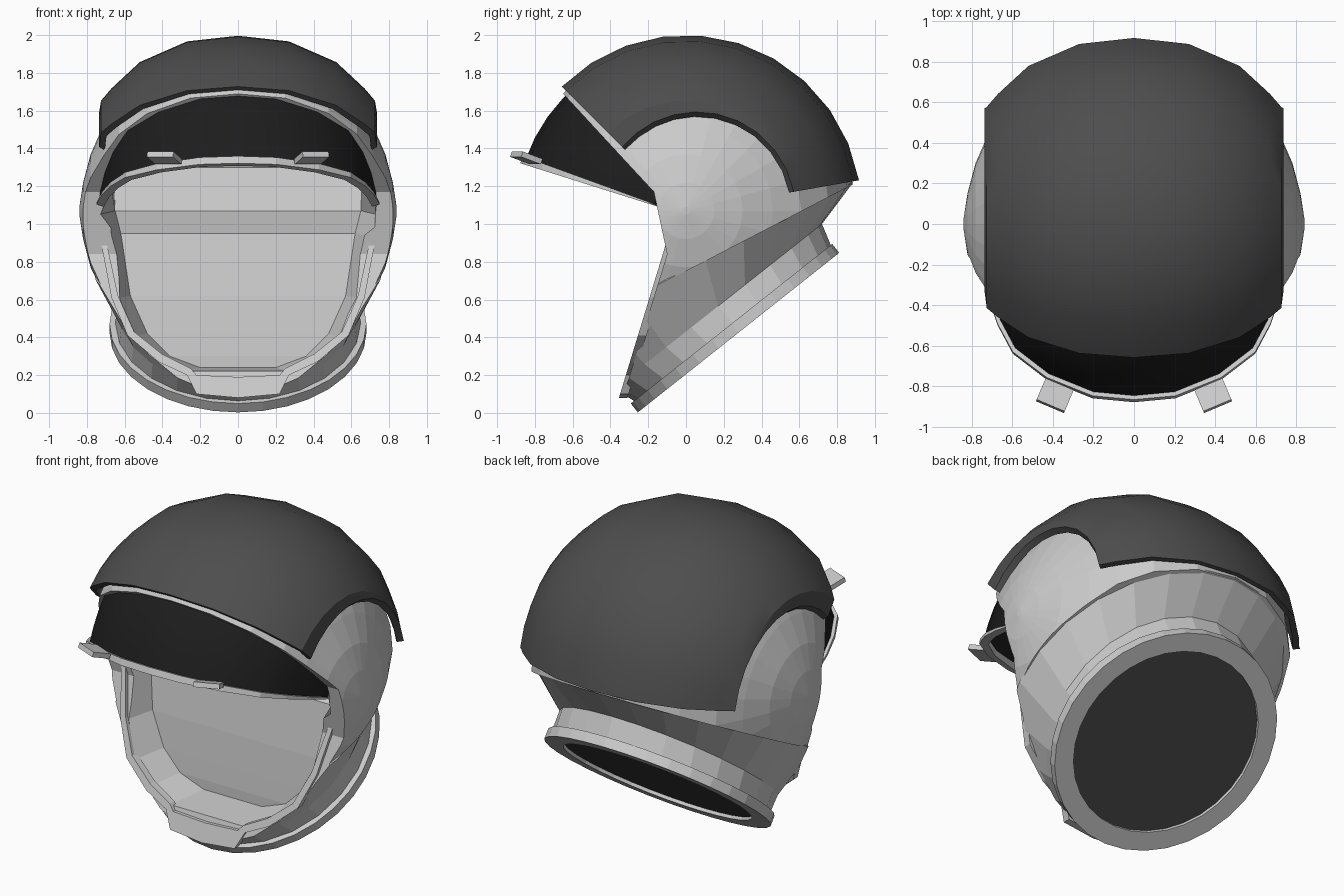
import bpy, bmesh
from math import sin, cos, radians, pi
from mathutils import Vector as V, Matrix

if "Cube" in bpy.data.objects:
    bpy.data.objects.remove(bpy.data.objects["Cube"])


def material(name, v):
    m = bpy.data.materials.new(name)
    m.diffuse_color = (v, v, v, 1)
    m.use_nodes = True
    m.node_tree.nodes["Principled BSDF"].inputs["Base Color"].default_value = m.diffuse_color
    return m


def make(name, verts, faces, mat=None, smooth=None):
    bm = bmesh.new()
    vs = [bm.verts.new(v) for v in verts]
    for f in faces:
        bm.faces.new([vs[i] for i in f])
    bmesh.ops.remove_doubles(bm, verts=bm.verts, dist=1e-5)
    bmesh.ops.recalc_face_normals(bm, faces=bm.faces)
    me = bpy.data.meshes.new(name)
    bm.to_mesh(me)
    bm.free()
    ob = bpy.data.objects.new(name, me)
    bpy.context.collection.objects.link(ob)
    if mat:
        me.materials.append(mat)
    if smooth:
        bpy.ops.object.select_all(action='DESELECT')
        ob.select_set(True)
        bpy.context.view_layer.objects.active = ob
        bpy.ops.object.shade_smooth_by_angle(angle=radians(smooth))
    return ob


def loft(name, loops, caps=True, closed=False, **kw):
    n, m = len(loops[0]), len(loops)
    faces = [(j * n + i, j * n + (i + 1) % n, (j + 1) % m * n + (i + 1) % n, (j + 1) % m * n + i)
             for j in range(m if closed else m - 1) for i in range(n)]
    if caps:
        faces += [tuple(range(n)), tuple(range((m - 1) * n, m * n))]
    return make(name, [p for l in loops for p in l], faces, **kw)


def plate(name, outer, inner, **kw):
    # closed slab between two matching point grids
    loops = [list(a) + list(reversed(b)) for a, b in zip(outer, inner)]
    n, m = len(loops[0]), len(loops)
    k = n // 2
    faces = [(j * n + i, j * n + (i + 1) % n, (j + 1) * n + (i + 1) % n, (j + 1) * n + i)
             for j in range(m - 1) for i in range(n)]
    for o in (0, (m - 1) * n):
        faces += [(o + i, o + i + 1, o + n - 2 - i, o + n - 1 - i) for i in range(k - 1)]
    return make(name, [p for l in loops for p in l], faces, **kw)


def both(half):
    return [(-p[0], *p[1:]) for p in reversed(half) if p[0] > 0] + list(half)


def polar(x, r, deg, cz=1.07):
    return V((x, r * cos(radians(deg)), cz + r * sin(radians(deg))))


def arc_grid(prof, a0, a1, n, dx=0, dr=0, cz=1.07, flare=0):
    # flare pushes the side edge outward towards the back
    g = []
    for j in range(n + 1):
        a = a0 + (a1 - a0) * j / n
        g.append([polar(x - dx * x / .75, r - dr + (flare * cos(radians(a)) if abs(x) > .73 else 0), a, cz)
                  for x, r in prof])
    return g


def oval(front, back, w, n):
    # loop whose side view is the line front-back, half width w
    f, b = V((0, *front)), V((0, *back))
    c, u = (f + b) / 2, (b - f) / 2
    return [c + u * cos(2 * pi * i / n) + V((w * sin(2 * pi * i / n), 0, 0)) for i in range(n)]


shell_mat = material("shell_grey", .075)
visor_mat = material("visor_dark", .012)
lining_mat = material("lining_dark", .06)

# Inner helmet: dome turned about the x axis, trimmed along a sloping line
dome_prof = both([(0, .9), (.25, .87), (.48, .76), (.63, .61), (.71, .46), (.78, .3), (.82, .15), (.84, .02)])
helmet = loft("helmet_body", [[polar(x, r, i * 15) for i in range(24)] for x, r in dome_prof])
bm = bmesh.new()
bm.from_mesh(helmet.data)
cut = bmesh.ops.bisect_plane(bm, geom=bm.verts[:] + bm.edges[:] + bm.faces[:], plane_co=(0, 0, .75),
                             plane_no=V((0, -.52, 1)), clear_inner=True)
edges = [e for e in cut["geom_cut"] if isinstance(e, bmesh.types.BMEdge)]
bmesh.ops.contextual_create(bm, geom=edges)
bmesh.ops.recalc_face_normals(bm, faces=bm.faces)
bm.to_mesh(helmet.data)
bm.free()

# Neck and jaw, flaring from the collar to the dome
neck = loft("neck_jaw", [oval((-.27, .06), (.77, .88), .65, 24),
                         oval((-.38, .13), (.72, 1.0), .64, 24),
                         oval((-.68, .40), (.885, 1.22), .78, 24),
                         oval((-.62, .5), (.75, 1.25), .7, 24)])

# Cutter for everything in front of the face opening
side = [(-.37, -.1), (-.335, .08), (-.1, .84), (-.17, 1.17), (-.42, 1.44), (-.9, 1.96), (-1.5, 2), (-1.5, -.1)]
front_cut = loft("front_cutter", [[(x, *p) for p in side] for x in (-1.2, 1.2)])

# Cutter for the face cavity: z, half width, depth; it widens towards the face
rows = [(.24, .2, -.05), (.3, .36, -.05), (.42, .48, -.04), (.62, .57, -.02), (.95, .62, .03),
        (1.07, .65, .3), (1.3, .66, .36), (1.45, .6, .3), (1.6, .45, .25), (1.69, .25, .2)]
cavity = []
for z, w, y in rows:
    face_y = -.345 + (z - .08) * .305 if z < .9 else -.12 - max(0, z - 1.1) * .9
    wf = w + (.06 if z < 1 else .02) * (y + .45) / (y - face_y)
    if .9 < z < 1.1:
        wf = .78
    cavity.append([(-wf, -.45, z - .03), (wf, -.45, z - .03), (w, y, z), (-w, y, z)])
cavity_cut = loft("cavity_cutter", cavity)
for c, op in ((neck, 'UNION'), (front_cut, 'DIFFERENCE'), (cavity_cut, 'DIFFERENCE')):
    mod = helmet.modifiers.new(c.name, 'BOOLEAN')
    mod.object, mod.operation, mod.solver = c, op, 'EXACT'
bpy.context.view_layer.update()
solid = bpy.data.meshes.new_from_object(helmet.evaluated_get(bpy.context.evaluated_depsgraph_get()))
helmet.modifiers.clear()
helmet.data = solid
for c in (neck, front_cut, cavity_cut):
    bpy.data.objects.remove(c)

# Dark outer shell
shell_prof = both([(0, .93), (.27, .9), (.52, .79), (.67, .65), (.725, .585), (.735, .52)])
plate("outer_shell", arc_grid(shell_prof, 10, 135, 10, flare=.06),
      arc_grid(shell_prof, 10, 135, 10, .03, .025, flare=.06), mat=shell_mat, smooth=25)

# Raised visor with its grey edge strip
vis = both([(0, .9), (.2, .88), (.42, .785), (.585, .65), (.66, .5), (.705, .35), (.735, .18)])
plate("visor", arc_grid(vis, 128, 161, 4, cz=1.045), arc_grid(vis, 128, 161, 4, .02, .02, 1.045),
      mat=visor_mat, smooth=25)
plate("visor_edge", arc_grid(vis, 160, 162.5, 1, -.015, -.02, 1.045),
      arc_grid(vis, 160, 162.5, 1, .025, .025, 1.045))

# Two visor tabs
for s, side_name in ((-1, "left"), (1, "right")):
    bm = bmesh.new()
    bmesh.ops.create_cube(bm, size=1, matrix=Matrix.Translation((s * .39, -.845, 1.35))
                          @ Matrix.Rotation(s * .4, 4, 'Z') @ Matrix.Rotation(-.33, 4, 'X')
                          @ Matrix.Diagonal((.15, .12, .03, 1)))
    me = bpy.data.meshes.new("visor_tab_" + side_name)
    bm.to_mesh(me)
    bm.free()
    bpy.context.collection.objects.link(bpy.data.objects.new(me.name, me))

# Raised rim around the lower face opening, widening into a chin piece
rim = both([(0, .08, 0, .19), (.22, .1, .22, .2), (.27, .2, .25, .235), (.42, .27, .4, .31),
            (.585, .41, .55, .43), (.67, .61, .635, .62), (.725, .9, .695, .9)])
rim = [(p[0], p[1], abs(p[2]) * (-1 if p[0] < 0 else 1), p[3]) for p in rim]


def rim_row(p, off):
    return [V((x, -.345 + (z - .08) * .305 + off, z)) for x, z in ((p[0], p[1]), (p[2], p[3]))]


plate("face_rim", [rim_row(p, -.01) for p in rim], [rim_row(p, .035) for p in rim])

# Neck collar ring and dark closing disc
c, t, nrm = V((0, .278, .425)), V((0, .784, .621)), V((0, -.621, .784))


def ring(r, h):
    return [c + nrm * h + t * r * cos(2 * pi * i / 32) + V((r * sin(2 * pi * i / 32), 0, 0)) for i in range(32)]


loft("neck_collar", [ring(.68, 0), ring(.68, .06), ring(.565, .06), ring(.565, 0)], caps=False, closed=True)
loft("neck_lining", [ring(.57, .02), ring(.57, .035)], mat=lining_mat)
